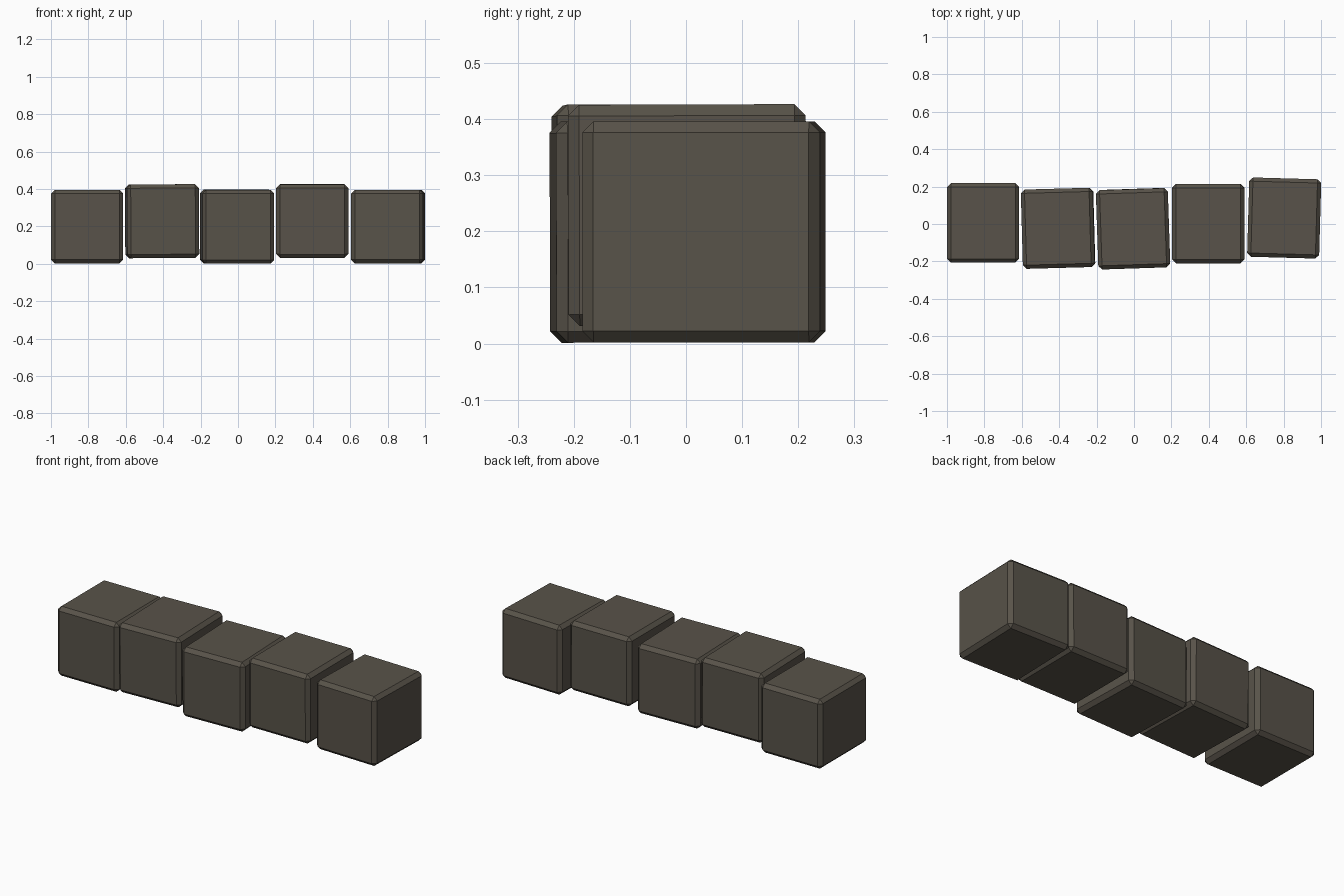
import bpy, bmesh, math
from mathutils import Matrix

if "Cube" in bpy.data.objects:
    bpy.data.objects.remove(bpy.data.objects["Cube"])

stone = bpy.data.materials.new("dark_stone")
stone.diffuse_color = (0.098, 0.086, 0.067, 1)
stone.use_nodes = True
stone.node_tree.nodes["Principled BSDF"].inputs["Base Color"].default_value = stone.diffuse_color

SIZE = (0.385, 0.424, 0.394)   # width, depth, height of one block
CHAMFER = 0.02


def block(name, centre, tilt):
    """Chamfered stone block with a slight tilt (degrees about x, y, z)."""
    bm = bmesh.new()
    bmesh.ops.create_cube(bm, size=1, matrix=Matrix.Diagonal((*SIZE, 1)))
    bmesh.ops.bevel(bm, geom=bm.edges[:], offset=CHAMFER, segments=1,
                    profile=0.5, affect='EDGES')
    mesh = bpy.data.meshes.new(name)
    bm.to_mesh(mesh)
    bm.free()
    mesh.materials.append(stone)
    ob = bpy.data.objects.new(name, mesh)
    ob.location = centre
    ob.rotation_euler = [math.radians(a) for a in tilt]
    bpy.context.collection.objects.link(ob)


# Row of blocks, alternately low and high, each slightly askew
block("block_far_left", (-0.807, 0.006, 0.199), (0, 0, 0))
block("block_left", (-0.406, -0.023, 0.228), (0, -0.4, 1.6))
block("block_middle", (-0.005, -0.025, 0.199), (0.2, 0, 1.9))
block("block_right", (0.397, 0.002, 0.229), (0.2, 0, 0))
block("block_far_right", (0.803, 0.032, 0.199), (0, 0, -1.6))
